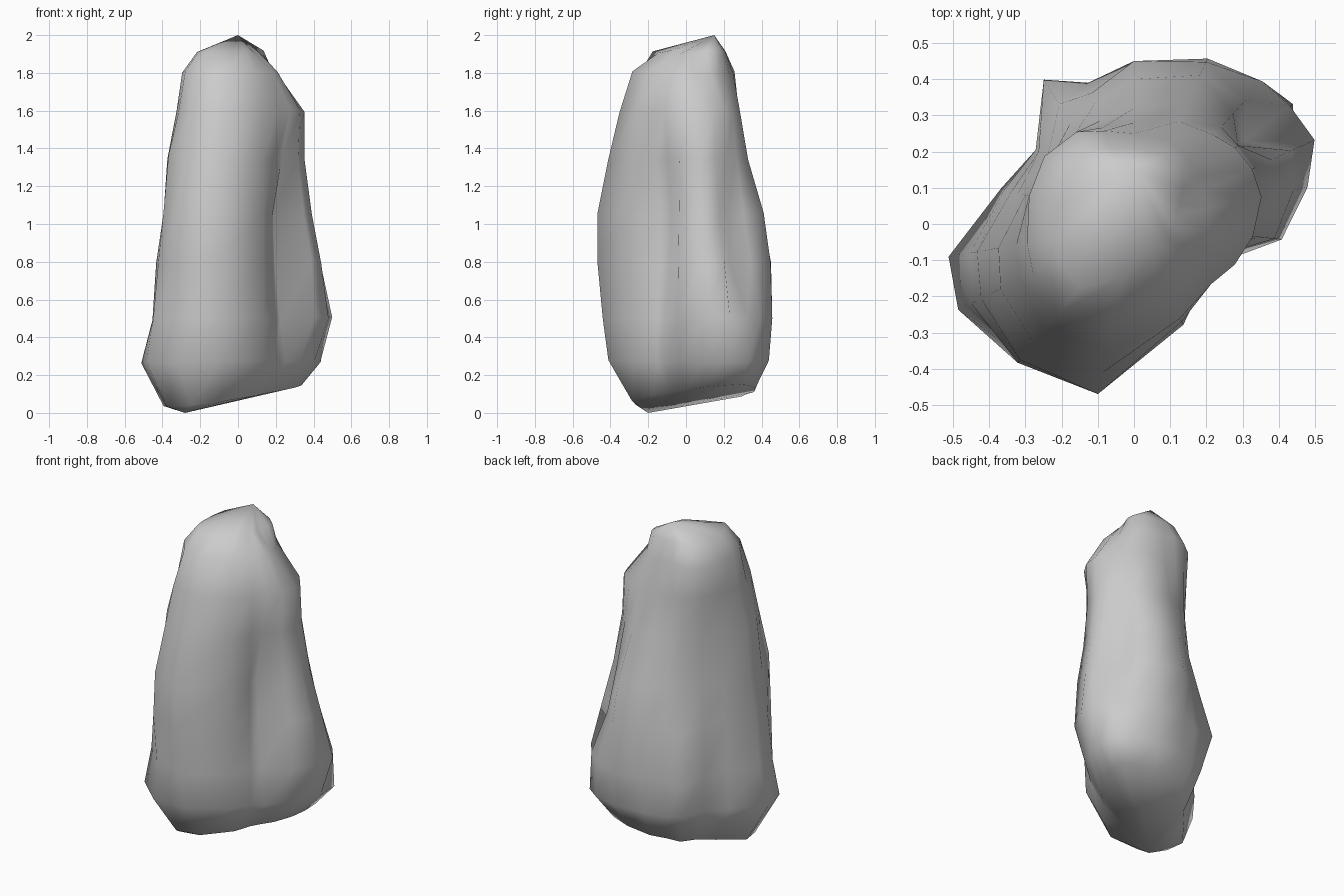
import bpy
import bmesh
import math
import random
from mathutils import Vector

# Remove only the default cube
default_cube = bpy.data.objects.get("Cube")
if default_cube:
    bpy.data.objects.remove(default_cube, do_unlink=True)

random.seed(4)

# Bearings (degrees from +x) of the ridges and grooves that run up the boulder
bearings = (354, 12, 25, 37, 48, 66, 90, 108, 122, 143, 165, 190, 206, 230, 258, 296, 322, 338)
SIDES = len(bearings)


def make_material(name, colour):
    material = bpy.data.materials.new(name)
    material.use_nodes = True
    material.diffuse_color = colour
    shader = next(n for n in material.node_tree.nodes if n.type == "BSDF_PRINCIPLED")
    shader.inputs["Base Color"].default_value = colour
    shader.inputs["Roughness"].default_value = 0.9
    return material


def add_ring(bm, height, radii, tilt=(0, 0, 0), shift=(0, 0, 0), jitter=0.0):
    """One weathered outline; radii are percent, one for each bearing."""
    ring = []
    for bearing, radius in zip(bearings, radii):
        angle = math.radians(bearing)
        point = Vector((math.cos(angle), math.sin(angle), 0)) * radius / 100 + Vector(shift)
        point.z = height + point.dot(Vector(tilt)) + random.uniform(-jitter, jitter)
        ring.append(bm.verts.new(point))
    return ring


def bridge(bm, lower, upper):
    for i in range(SIDES):
        j = (i + 1) % SIDES
        bm.faces.new((lower[i], lower[j], upper[j], upper[i]))


def close_end(bm, ring, tip, upward):
    apex = bm.verts.new(tip)
    for i in range(SIDES):
        edge = (ring[i], ring[(i + 1) % SIDES])
        bm.faces.new((*edge, apex) if upward else (*reversed(edge), apex))


# Horizontal outlines of the boulder, from the flared foot to the narrow crown
heights = (0.27, 0.5, 0.8, 1.05, 1.35, 1.6, 1.8, 1.91)
outlines = (
    (33, 41, 48, 55, 53, 48, 43, 39, 40, 34, 38, 52, 54, 50, 42, 30, 25, 27),
    (41, 49, 55, 54, 53, 50, 45, 41, 47, 34, 37, 46, 50, 48, 45, 31, 25, 24),
    (39, 45, 48, 38, 46, 49, 45, 38, 39, 33, 35, 44, 47, 50, 48, 31, 23, 21),
    (35, 40, 42, 36, 41, 45, 40, 35, 33, 30, 33, 40, 44, 49, 48, 31, 23, 20),
    (32, 36, 37, 36, 36, 36, 32, 30, 30, 29, 31, 38, 41, 43, 42, 30, 25, 25),
    (33, 36, 36, 35, 33, 31, 28, 28, 30, 30, 30, 33, 35, 38, 36, 29, 27, 30),
    (21, 21, 21, 22, 23, 25, 25, 27, 30, 31, 30, 30, 31, 32, 29, 22, 20, 20),
    (11, 12, 14, 17, 20, 21, 21, 22, 24, 24, 21, 22, 23, 23, 15, 9, 9, 10),
)

bm = bmesh.new()

# Underside: a shrunken copy of the foot, tilted down to one corner
foot = [radius * 0.77 for radius in outlines[0]]
base = add_ring(bm, 0.09, foot, tilt=(0.13, 0.06, 0), shift=(0, 0.03, 0))
close_end(bm, base, (-0.28, -0.2, 0), upward=False)

# Walls
previous = base
for height, radii in zip(heights, outlines):
    ring = add_ring(bm, height, radii, jitter=0.01)
    bridge(bm, previous, ring)
    previous = ring

# Crown
close_end(bm, previous, (0, 0.15, 2), upward=True)
bmesh.ops.recalc_face_normals(bm, faces=bm.faces[:])

mesh = bpy.data.meshes.new("boulder")
bm.to_mesh(mesh)
bm.free()
boulder = bpy.data.objects.new("boulder", mesh)
bpy.context.collection.objects.link(boulder)
mesh.materials.append(make_material("stone grey", (0.6, 0.6, 0.6, 1)))

# Soft weathered shading
bpy.ops.object.select_all(action="DESELECT")
boulder.select_set(True)
bpy.context.view_layer.objects.active = boulder
bpy.ops.object.shade_smooth()
